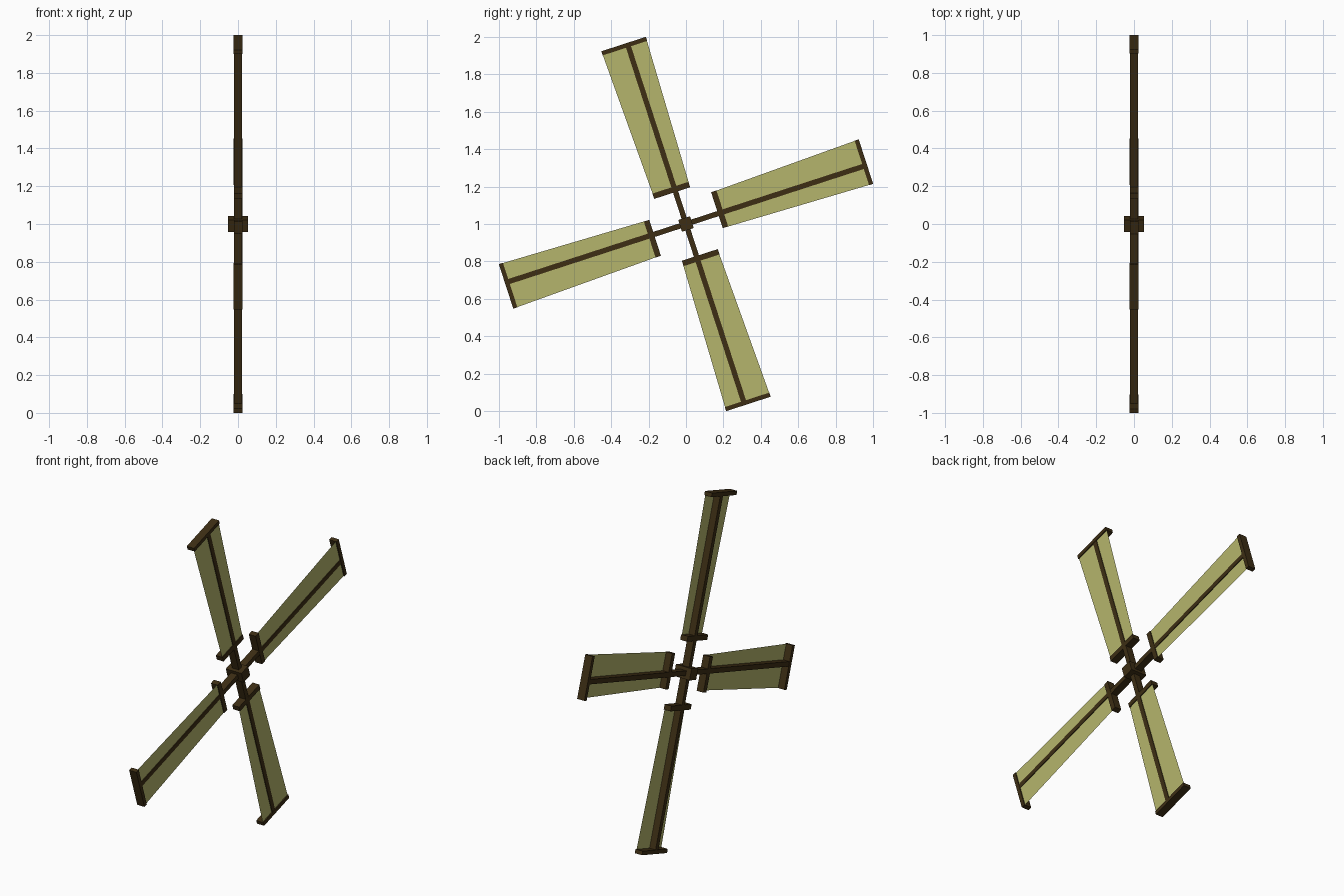
import bpy, math
from mathutils import Vector

if "Cube" in bpy.data.objects:
    bpy.data.objects.remove(bpy.data.objects["Cube"])

def material(name, rgb):
    m = bpy.data.materials.new(name)
    m.diffuse_color = (*rgb, 1)
    m.use_nodes = True
    m.node_tree.nodes["Principled BSDF"].inputs["Base Color"].default_value = m.diffuse_color
    return m

WOOD = material("dark_wood", (0.047, 0.027, 0.007))
CLOTH = material("sail_cloth", (0.46, 0.46, 0.15))
TILT = math.radians(18)

def place(x, u, v, angle):
    """u runs along the arm, v across it, x is the axle; hub sits at z = 1."""
    c, s = math.cos(angle), math.sin(angle)
    return Vector((x, u * c - v * s, 1 + u * s + v * c))

def add_mesh(name, verts, faces, mat):
    me = bpy.data.meshes.new(name)
    me.from_pydata(verts, [], faces)
    me.materials.append(mat)
    ob = bpy.data.objects.new(name, me)
    bpy.context.collection.objects.link(ob)
    return ob

def box(name, xs, us, vs, angle):
    verts = [place(x, u, v, angle) for x in xs for u in us for v in vs]
    faces = [(0, 1, 3, 2), (4, 6, 7, 5), (0, 4, 5, 1),
             (2, 3, 7, 6), (0, 2, 6, 4), (1, 5, 7, 3)]
    return add_mesh(name, verts, faces, WOOD)

# Hub block
box("hub", (-0.052, 0.052), (-0.033, 0.033), (-0.033, 0.033), TILT)

# Four arms, each with a spar, two cross bars and a flaring sail
for i in range(4):
    a = TILT + i * math.pi / 2
    box(f"spar_{i}", (-0.022, 0.022), (0.0, 0.998), (-0.014, 0.014), a)
    box(f"inner_bar_{i}", (-0.022, 0.023), (0.18, 0.21), (-0.082, 0.12), a)
    box(f"outer_bar_{i}", (-0.024, 0.024), (0.994, 1.017), (-0.105, 0.145), a)
    corners = [(0.195, -0.082), (1.0, -0.104), (1.0, 0.144), (0.195, 0.119)]
    add_mesh(f"sail_{i}", [place(0.018, u, v, a) for u, v in corners],
             [(0, 1, 2, 3)], CLOTH)
